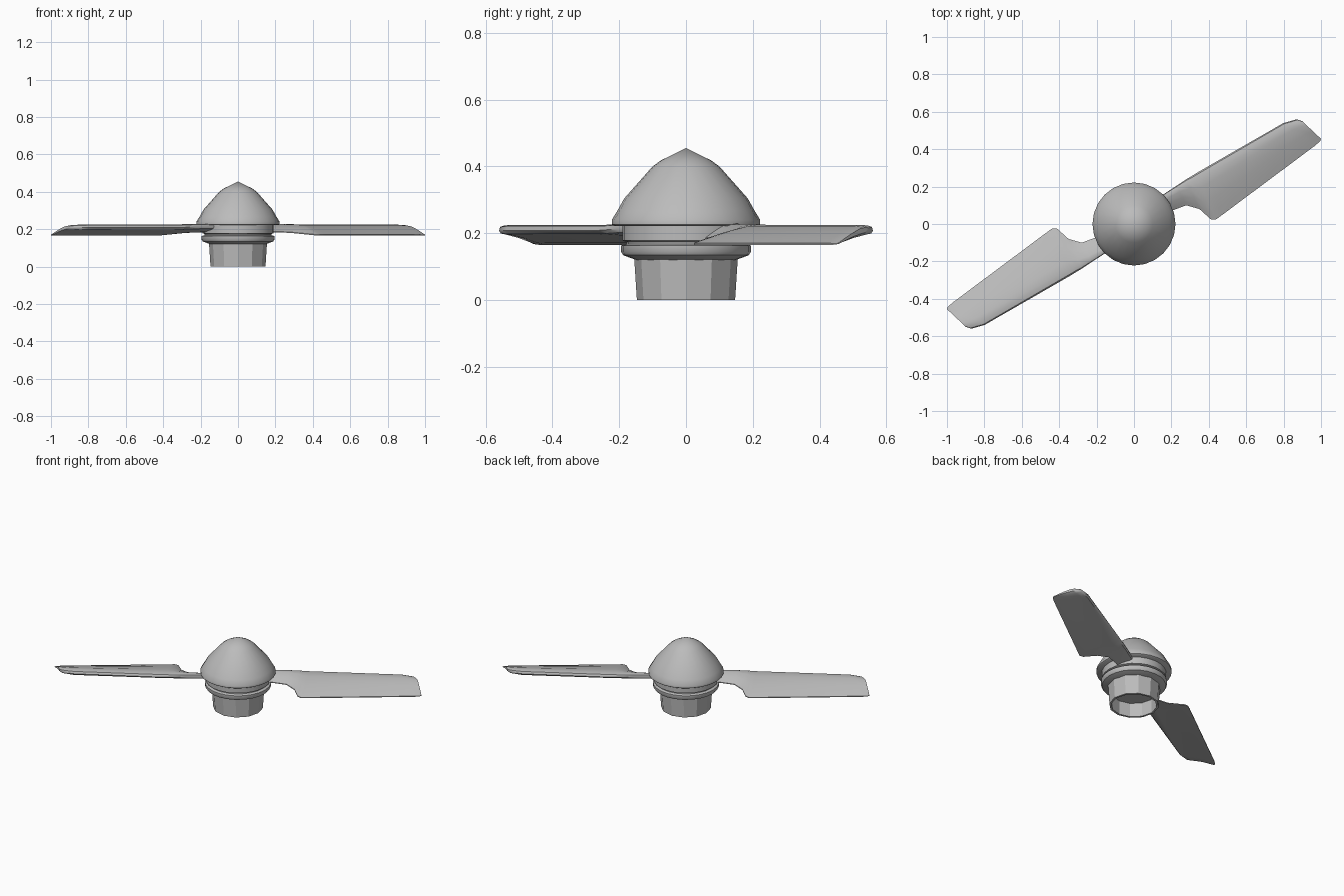
import bpy, bmesh, math

if "Cube" in bpy.data.objects:
    bpy.data.objects.remove(bpy.data.objects["Cube"], do_unlink=True)

grey = bpy.data.materials.new("plain grey")
grey.use_nodes = True
grey.diffuse_color = (0.5, 0.5, 0.5, 1)
grey.node_tree.nodes["Principled BSDF"].inputs["Base Color"].default_value = (0.5, 0.5, 0.5, 1)


def finish(bm, name, angle):
    """Turn a bmesh into a named object; angle is the smoothing limit in degrees."""
    bmesh.ops.remove_doubles(bm, verts=bm.verts, dist=1e-5)
    bmesh.ops.recalc_face_normals(bm, faces=bm.faces)
    mesh = bpy.data.meshes.new(name)
    bm.to_mesh(mesh)
    bm.free()
    mesh.materials.append(grey)
    obj = bpy.data.objects.new(name, mesh)
    bpy.context.collection.objects.link(obj)
    bpy.ops.object.select_all(action='DESELECT')
    obj.select_set(True)
    bpy.context.view_layer.objects.active = obj
    bpy.ops.object.shade_smooth_by_angle(angle=math.radians(angle))
    return obj


def lathe(name, profile, sides, angle):
    """Spin a (radius, height) profile around the z axis."""
    bm = bmesh.new()
    verts = [bm.verts.new((r, 0, z)) for r, z in profile]
    edges = [bm.edges.new(pair) for pair in zip(verts, verts[1:])]
    bmesh.ops.spin(bm, geom=verts + edges, cent=(0, 0, 0), axis=(0, 0, 1),
                   angle=math.tau, steps=sides, use_duplicate=False)
    return finish(bm, name, angle)


# Pointed spinner cap
lathe("spinner_cap", [(0, 0.455), (0.075, 0.418), (0.1, 0.4), (0.185, 0.304),
                      (0.205, 0.268), (0.222, 0.24), (0.222, 0.226),
                      (0.215, 0.221), (0, 0.221)], 24, 40)

# Grooved hub that holds the blades
lathe("hub", [(0, 0.223), (0.19, 0.223), (0.19, 0.178), (0.178, 0.174),
              (0.178, 0.168), (0.195, 0.163), (0.195, 0.145), (0.188, 0.134),
              (0.15, 0.12), (0, 0.12)], 24, 35)

# Tapered hollow shaft socket, open underneath
lathe("shaft_socket", [(0, 0.125), (0.155, 0.125), (0.147, 0), (0.134, 0),
                       (0.134, 0.09), (0, 0.09)], 12, 20)

# Blade stations: leading edge point, trailing edge point, trailing height, thickness
STATIONS = [
    ((0.10, 0.050), (0.10, -0.030), 0.185, 1),
    ((0.22, 0.059), (0.208, -0.039), 0.185, 1),
    ((0.30, 0.063), (0.292, -0.053), 0.182, 1),
    ((0.36, 0.067), (0.343, -0.106), 0.175, 1),
    ((0.40, 0.068), (0.368, -0.183), 0.169, 1),
    ((0.43, 0.069), (0.390, -0.198), 0.167, 1),
    ((0.47, 0.069), (0.430, -0.194), 0.167, 1),
    ((0.96, 0.068), (1.050, -0.121), 0.167, 1),
    ((1.033, 0.050), (1.083, -0.114), 0.167, 0.8),
    ((1.054, 0.026), (1.0935, -0.106), 0.168, 0.4),
]
# Airfoil loop: fraction from leading to trailing edge, rise, thickness offset
SECTION = [(0, 0.75, 0), (0.03, 0.8, 0.01), (0.12, 0.82, 0.013), (0.3, 0.75, 0.013),
           (0.6, 0.45, 0.011), (0.85, 0.18, 0.006), (1, 0.02, 0.002),
           (1, 0, -0.002), (0.8, 0.2, -0.007), (0.5, 0.5, -0.011),
           (0.2, 0.7, -0.013), (0.04, 0.72, -0.009)]


def blade(name, turn):
    bm = bmesh.new()
    rings = []
    c, s = math.cos(turn), math.sin(turn)
    for lead, trail, low, thick in STATIONS:
        ring = []
        for f, rise, offset in SECTION:
            u = lead[0] + (trail[0] - lead[0]) * f
            v = lead[1] + (trail[1] - lead[1]) * f
            z = low + (0.222 - low) * rise + offset * thick
            ring.append(bm.verts.new((u * c - v * s, u * s + v * c, z)))
        rings.append(ring)
    for a, b in zip(rings, rings[1:]):
        for i in range(len(a)):
            j = (i + 1) % len(a)
            bm.faces.new((a[i], a[j], b[j], b[i]))
    bm.faces.new(rings[0])
    bm.faces.new(rings[-1])
    finish(bm, name, 40)


# Two opposite blades
blade("left_blade", math.radians(30))
blade("right_blade", math.radians(210))
